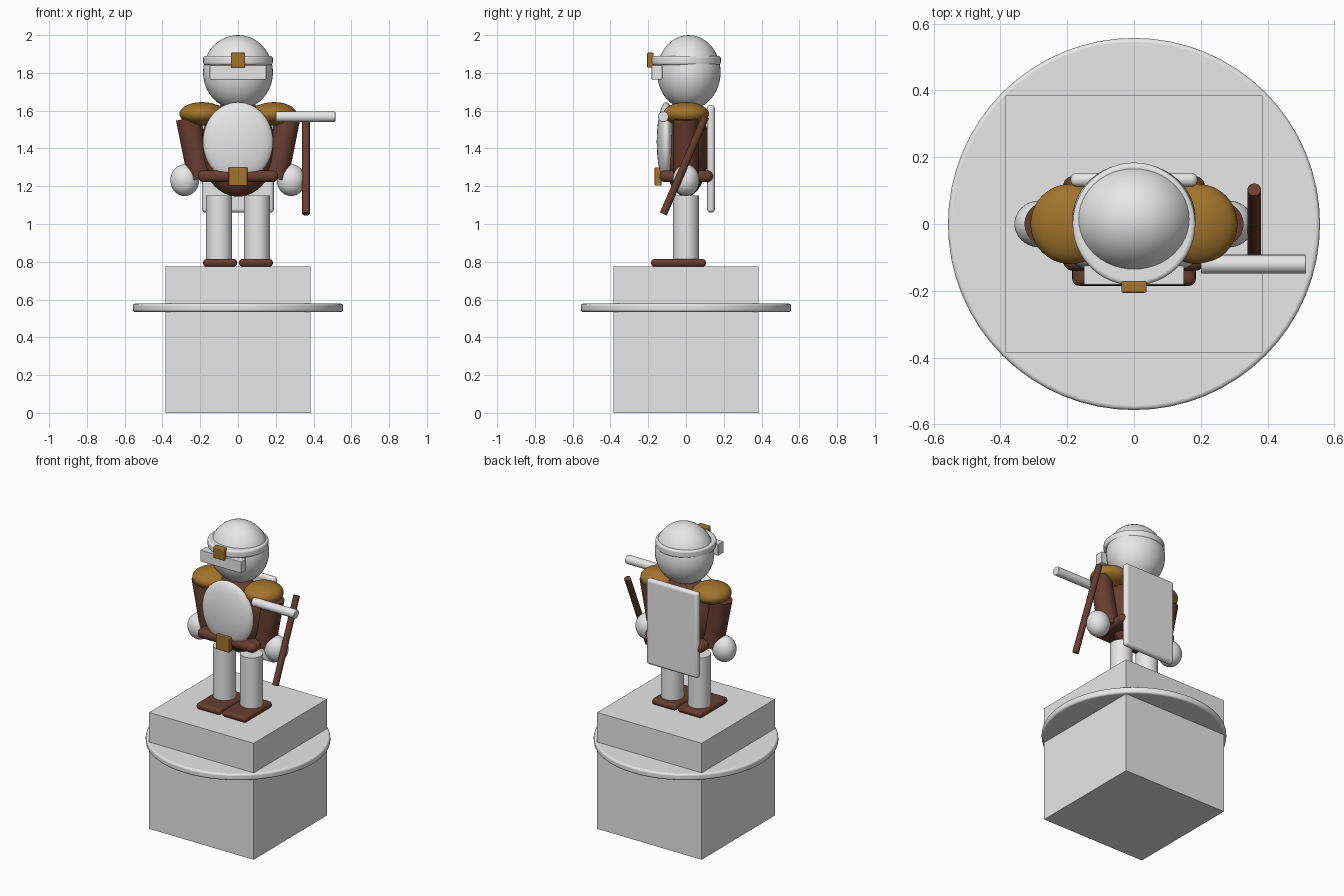
import bpy
import math
from mathutils import Vector

if "Cube" in bpy.data.objects:
    bpy.data.objects.remove(bpy.data.objects["Cube"])


def material(name, rgb):
    m = bpy.data.materials.new(name)
    m.diffuse_color = (*rgb, 1)
    m.use_nodes = True
    m.node_tree.nodes["Principled BSDF"].inputs["Base Color"].default_value = m.diffuse_color
    return m


STONE = material("pale_grey", (0.8, 0.8, 0.8))
LEATHER = material("dark_brown", (0.14, 0.048, 0.03))
GOLD = material("old_gold", (0.36, 0.175, 0.025))


def finish(name, mat, bevel=0.0, smooth=True):
    ob = bpy.context.object
    ob.name = name
    ob.data.materials.append(mat)
    bpy.ops.object.transform_apply(location=False, rotation=False, scale=True)
    if bevel:
        b = ob.modifiers.new("rounding", 'BEVEL')
        b.width = bevel
        b.segments = 4
        b.limit_method = 'ANGLE'
        b.angle_limit = math.radians(40)
    if smooth:
        bpy.ops.object.shade_smooth_by_angle(angle=math.radians(40))
    return ob


def box(name, lo, hi, mat, bevel=0.0):
    lo, hi = Vector(lo), Vector(hi)
    bpy.ops.mesh.primitive_cube_add(size=1, location=(lo + hi) / 2)
    bpy.context.object.scale = hi - lo
    return finish(name, mat, bevel, bevel > 0)


def ball(name, centre, radii, mat):
    bpy.ops.mesh.primitive_uv_sphere_add(segments=48, ring_count=24, location=centre)
    bpy.context.object.scale = radii
    return finish(name, mat)


def rod(name, a, b, radius, mat, bevel=0.0, sides=40):
    a, b = Vector(a), Vector(b)
    bpy.ops.mesh.primitive_cylinder_add(vertices=sides, radius=radius,
                                        depth=(b - a).length, location=(a + b) / 2)
    bpy.context.object.rotation_euler = (b - a).to_track_quat('Z', 'Y').to_euler()
    return finish(name, mat, bevel)


# Pedestal
box("pedestal", (-0.385, -0.385, 0), (0.385, 0.385, 0.775), STONE)
rod("pedestal_disc", (0, 0, 0.535), (0, 0, 0.578), 0.557, STONE, 0.012, 64)

# Paired limbs
for side, s in (("left", -1), ("right", 1)):
    box(side + "_boot", (s * 0.095 - 0.09, -0.185, 0.773),
        (s * 0.095 + 0.09, 0.106, 0.815), LEATHER, 0.02)
    rod(side + "_leg", (s * 0.1, 0, 0.80), (s * 0.1, 0, 1.152), 0.069, STONE)
    rod(side + "_arm", (s * 0.264, 0, 1.56), (s * 0.2, 0, 1.24), 0.065, LEATHER)
    ball(side + "_hand", (s * 0.282, 0, 1.232), (0.076, 0.07, 0.084), STONE)
    ball(side + "_shoulder_pad", (s * 0.19, 0, 1.583), (0.12, 0.12, 0.062), GOLD)

# Body, chest plate, belt and back board
ball("torso", (0, 0, 1.40), (0.2, 0.122, 0.255), LEATHER)
ball("chest_plate", (0, -0.105, 1.435), (0.186, 0.05, 0.21), STONE)
box("belt", (-0.212, -0.14, 1.222), (0.212, 0.143, 1.284), LEATHER, 0.028)
box("belt_buckle", (-0.05, -0.166, 1.203), (0.05, -0.13, 1.3), GOLD, 0.005)
box("back_board", (-0.19, 0.112, 1.06), (0.19, 0.153, 1.63), STONE, 0.019)

# Head, helmet brim, visor and crest badge
ball("head", (0, 0.015, 1.803), (0.185, 0.168, 0.197), STONE)
rod("helmet_brim", (0, 0, 1.842), (0, 0, 1.89), 0.184, STONE, 0.012, 48)
box("visor", (-0.15, -0.182, 1.765), (0.15, -0.125, 1.842), STONE, 0.004)
box("helmet_badge", (-0.038, -0.206, 1.828), (0.038, -0.172, 1.907), GOLD, 0.006)

# Hand-held rods
rod("pale_baton", (0.2, -0.12, 1.568), (0.515, -0.12, 1.568), 0.028, STONE, 0.004)
rod("dark_staff", (0.36, -0.12, 1.053), (0.36, 0.103, 1.567), 0.02, LEATHER)
